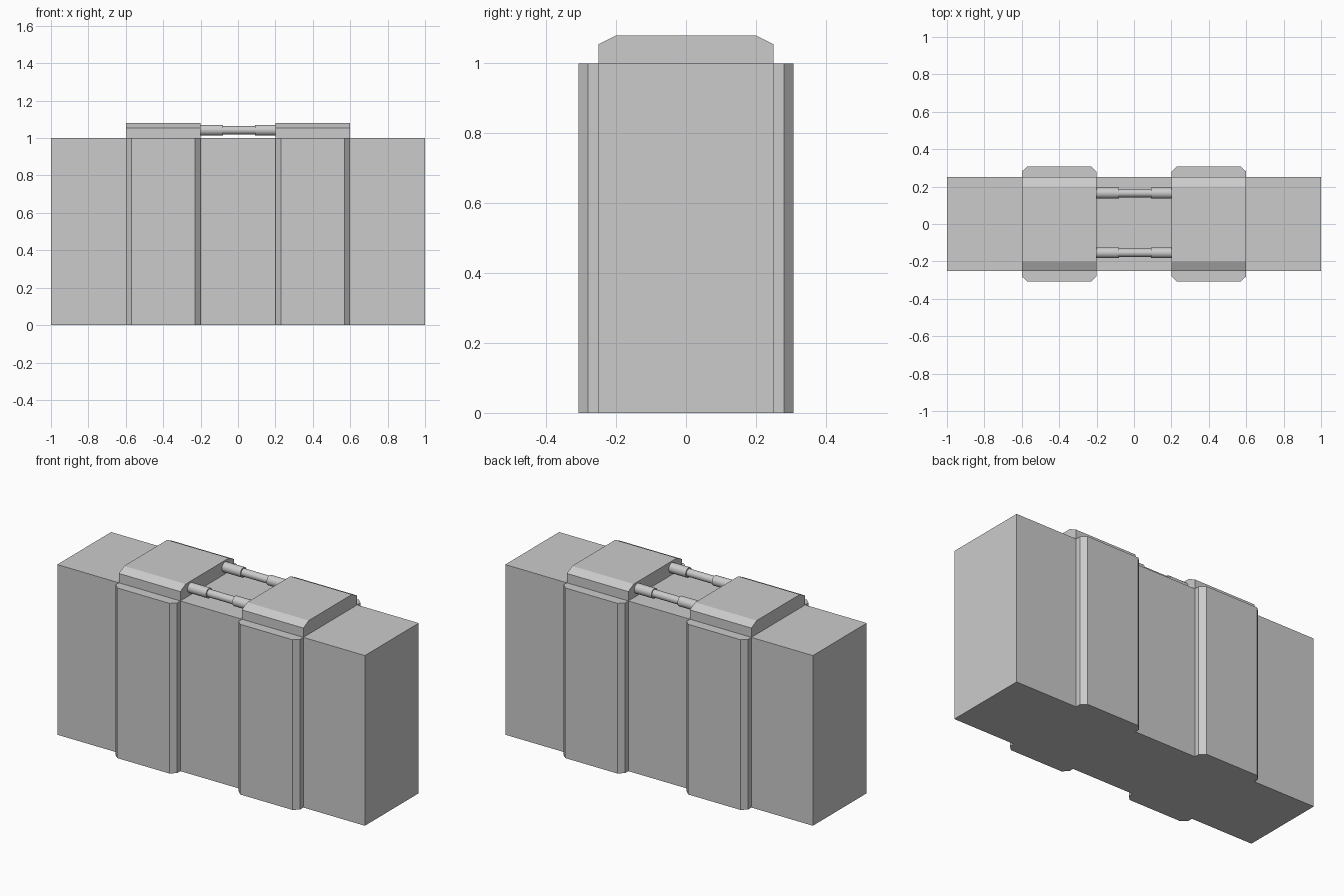
import bpy, bmesh
from math import pi
from mathutils import Matrix

if "Cube" in bpy.data.objects:
    bpy.data.objects.remove(bpy.data.objects["Cube"])


def finish(bm, name, smooth=False):
    bmesh.ops.recalc_face_normals(bm, faces=bm.faces)
    mesh = bpy.data.meshes.new(name)
    bm.to_mesh(mesh)
    bm.free()
    ob = bpy.data.objects.new(name, mesh)
    bpy.context.collection.objects.link(ob)
    if smooth:
        bpy.ops.object.select_all(action='DESELECT')
        ob.select_set(True)
        bpy.context.view_layer.objects.active = ob
        bpy.ops.object.shade_smooth_by_angle()
    return ob


def prism(name, profile, offset):
    """Extrude a closed profile of 3D points along an offset."""
    bm = bmesh.new()
    face = bm.faces.new([bm.verts.new(p) for p in profile])
    geom = bmesh.ops.extrude_face_region(bm, geom=[face], use_keep_orig=True)["geom"]
    moved = [v for v in geom if isinstance(v, bmesh.types.BMVert)]
    bmesh.ops.translate(bm, verts=moved, vec=offset)
    return finish(bm, name)


def rod(name, x0, x1, y, z, r):
    """Smooth cylinder lying along x."""
    bm = bmesh.new()
    mat = Matrix.Translation(((x0 + x1) / 2, y, z)) @ Matrix.Rotation(pi / 2, 4, 'Y')
    bmesh.ops.create_cone(bm, cap_ends=True, segments=32, radius1=r, radius2=r,
                          depth=x1 - x0, matrix=mat)
    return finish(bm, name, smooth=True)


# Main block
prism("body", [(-1, -.25, 0), (1, -.25, 0), (1, .25, 0), (-1, .25, 0)], (0, 0, 1))

for side, cx in (("left", -.4), ("right", .4)):
    # Raised cap with sloped front and back edges
    cap = [(-.25, 1), (-.25, 1.055), (-.2, 1.08), (.2, 1.08), (.25, 1.055), (.25, 1)]
    prism(side + "_cap", [(cx - .2, y, z) for y, z in cap], (.4, 0, 0))
    # Front and back pilasters with chamfered vertical edges
    for face, s in (("front", -1), ("back", 1)):
        plan = [(-.2, .25), (-.2, .28), (-.17, .308), (.17, .308), (.2, .28), (.2, .25)]
        prism(f"{side}_{face}_pilaster", [(cx + x, s * y, 0) for x, y in plan], (0, 0, 1))

# Two stepped pipes joining the caps
for face, y in (("front", -.154), ("back", .165)):
    rod(face + "_pipe", -.1, .1, y, 1.042, .022)
    rod(face + "_left_sleeve", -.2, -.08, y, 1.042, .029)
    rod(face + "_right_sleeve", .09, .2, y, 1.042, .029)
